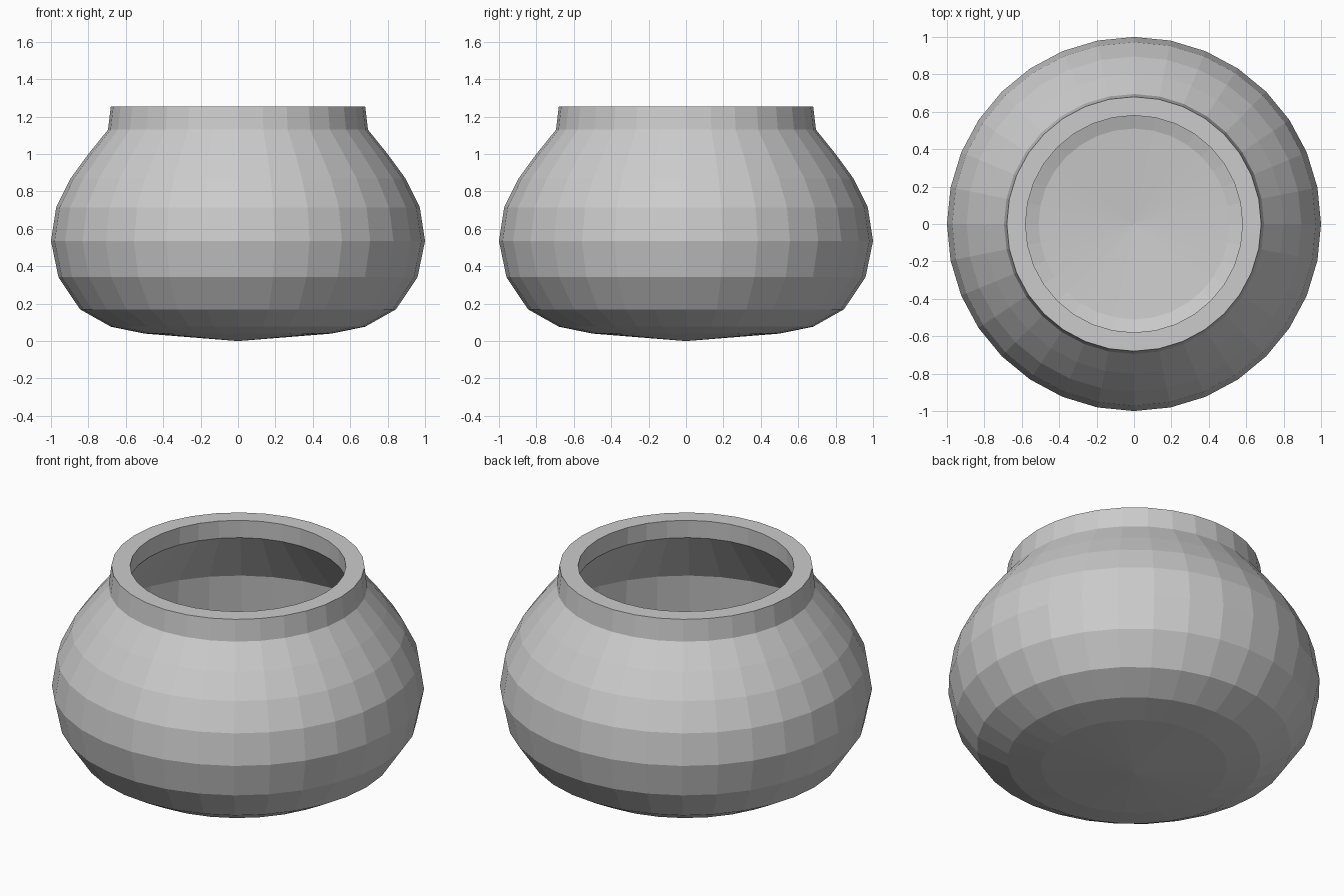
import bpy, bmesh
from math import cos, sin, tau

if "Cube" in bpy.data.objects:
    bpy.data.objects.remove(bpy.data.objects["Cube"])

SIDES = 32

# Closed pot section (radius, height): outer wall upwards, rim, inner wall downwards
profile = [
    (0, 0), (0.50, 0.04), (0.68, 0.077), (0.845, 0.17), (0.96, 0.342),
    (1.0, 0.535), (0.972, 0.715), (0.895, 0.87), (0.80, 1.0), (0.695, 1.13),
    (0.68, 1.255), (0.58, 1.255),
    (0.585, 1.15), (0.875, 0.79), (0.90, 0.54), (0.86, 0.36), (0.75, 0.22),
    (0.51, 0.14), (0, 0.10),
]


def lathe(name, points):
    """Revolve a profile around z into a flat-shaded mesh."""
    bm = bmesh.new()
    rings = []
    for r, z in points:
        n = SIDES if r else 1
        rings.append([bm.verts.new((r * cos(tau * i / SIDES), r * sin(tau * i / SIDES), z))
                      for i in range(n)])
    for a, b in zip(rings, rings[1:]):
        for i in range(SIDES):
            j = (i + 1) % SIDES
            if len(a) == 1:
                bm.faces.new((a[0], b[j], b[i]))
            elif len(b) == 1:
                bm.faces.new((a[i], a[j], b[0]))
            else:
                bm.faces.new((a[i], a[j], b[j], b[i]))
    bmesh.ops.recalc_face_normals(bm, faces=bm.faces)
    mesh = bpy.data.meshes.new(name)
    bm.to_mesh(mesh)
    bm.free()
    obj = bpy.data.objects.new(name, mesh)
    bpy.context.collection.objects.link(obj)
    return obj


# Round hollow pot
lathe("round_pot", profile)
